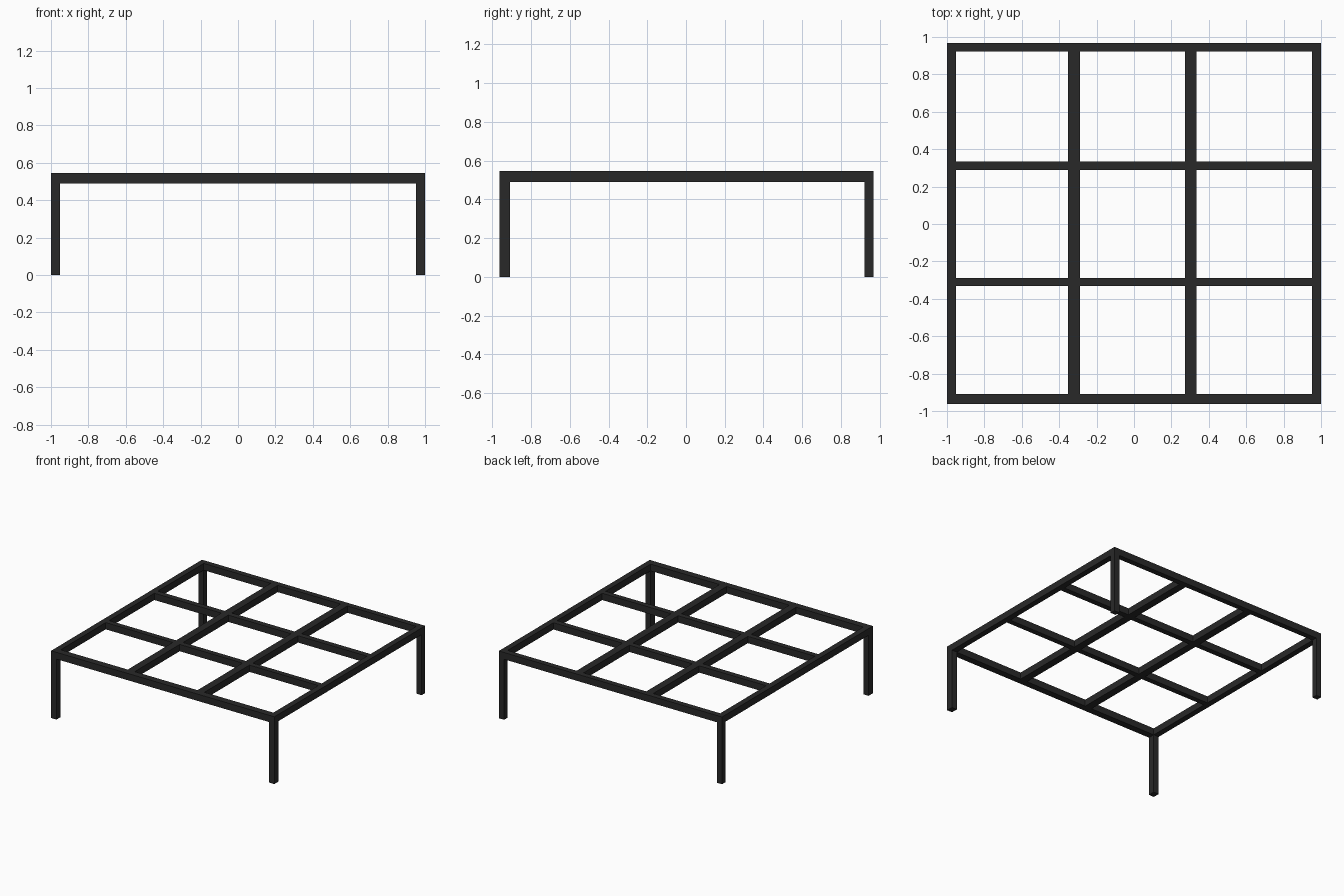
import bpy

if "Cube" in bpy.data.objects:
    bpy.data.objects.remove(bpy.data.objects["Cube"])

TOP, UNDER = 0.545, 0.49      # rail height range
X_OUT, X_IN = 1.0, 0.953      # side rail faces
Y_FRONT = (-0.963, -0.908)
Y_BACK = (0.922, 0.967)

mat = bpy.data.materials.new("dark_metal")
mat.diffuse_color = (0.022, 0.022, 0.022, 1)
mat.use_nodes = True
mat.node_tree.nodes["Principled BSDF"].inputs["Base Color"].default_value = mat.diffuse_color


def bar(name, x, y, z=(UNDER, TOP)):
    """Square bar spanning the given x, y and z ranges."""
    bpy.ops.mesh.primitive_cube_add(size=1, location=[sum(r) / 2 for r in (x, y, z)])
    ob = bpy.context.object
    ob.name = name
    ob.scale = [r[1] - r[0] for r in (x, y, z)]
    bpy.ops.object.transform_apply(location=False, rotation=False, scale=True)
    ob.data.materials.append(mat)
    return ob


# Front and back rails run the full width
bar("front_rail", (-X_OUT, X_OUT), Y_FRONT)
bar("back_rail", (-X_OUT, X_OUT), Y_BACK)

# Side rails fit between them
between = (Y_FRONT[1], Y_BACK[0])
bar("left_rail", (-X_OUT, -X_IN), between)
bar("right_rail", (X_IN, X_OUT), between)

# Two long inner bars from front to back
long_bars = [(-0.352, -0.29), (0.273, 0.335)]
for i, xr in enumerate(long_bars):
    bar(f"long_bar_{i + 1}", xr, between)

# Cross bars fill the gaps between the long bars
edges = [-X_IN, *long_bars[0], *long_bars[1], X_IN]
for row, yr in enumerate([(-0.332, -0.289), (0.29, 0.335)]):
    for col in range(3):
        bar(f"cross_bar_{row + 1}_{col + 1}", (edges[2 * col], edges[2 * col + 1]), yr)

# Corner legs
for side, xr in (("left", (-X_OUT, -X_IN)), ("right", (X_IN, X_OUT))):
    for end, yr in (("front", Y_FRONT), ("back", Y_BACK)):
        bar(f"{end}_{side}_leg", xr, yr, (0, UNDER))
